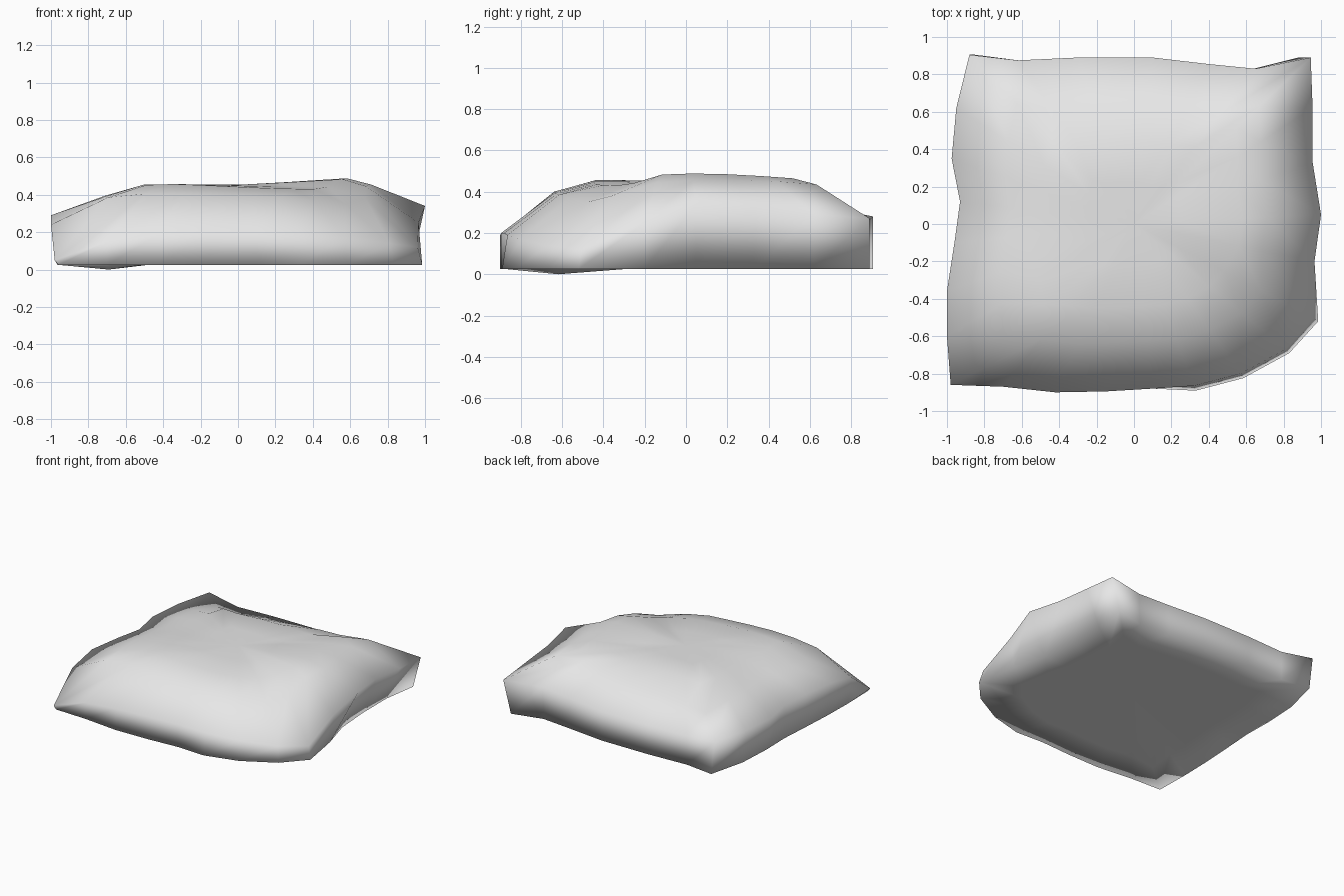
import bpy, bmesh

cube = bpy.data.objects.get("Cube")
if cube:
    bpy.data.objects.remove(cube, do_unlink=True)

# Soft grey fabric
fabric = bpy.data.materials.new("soft_grey_fabric")
fabric.use_nodes = True
colour = (0.8, 0.8, 0.8, 1.0)
fabric.diffuse_color = colour
fabric.node_tree.nodes["Principled BSDF"].inputs["Base Color"].default_value = colour

# Widest seam, counter-clockwise from the front corner on the -x side:
# x, y, seam height, shoulder height, crown height
PROFILE = [
    (-0.98, -0.86, 0.05, 0.385, 0.452), (-0.70, -0.87, 0.15, 0.405, 0.457),
    (-0.42, -0.90, 0.19, 0.400, 0.452), (-0.15, -0.895, 0.20, 0.395, 0.446),
    (0.10, -0.88, 0.20, 0.390, 0.440), (0.32, -0.865, 0.19, 0.385, 0.435),
    (0.57, -0.80, 0.17, 0.370, 0.432), (0.81, -0.67, 0.14, 0.350, 0.430),
    (0.96, -0.505, 0.12, 0.380, 0.442), (0.965, -0.20, 0.25, 0.445, 0.483),
    (1.00, 0.05, 0.34, 0.455, 0.488), (0.955, 0.33, 0.32, 0.455, 0.485),
    (0.955, 0.62, 0.29, 0.450, 0.476), (0.945, 0.89, 0.27, 0.435, 0.465),
    (0.65, 0.83, 0.27, 0.430, 0.465), (0.40, 0.855, 0.26, 0.415, 0.460),
    (0.10, 0.89, 0.25, 0.385, 0.455), (-0.30, 0.89, 0.25, 0.365, 0.452),
    (-0.62, 0.875, 0.25, 0.345, 0.448), (-0.88, 0.905, 0.28, 0.335, 0.445),
    (-0.95, 0.62, 0.28, 0.375, 0.450), (-0.975, 0.35, 0.28, 0.385, 0.450),
    (-0.93, 0.12, 0.28, 0.395, 0.450), (-0.96, -0.10, 0.29, 0.398, 0.450),
    (-1.00, -0.36, 0.29, 0.395, 0.453), (-1.00, -0.60, 0.24, 0.390, 0.455),
]
# Bottom edge x at each seam point: tucked under on the +x side
BASE_X = [-0.96, -0.70, -0.42, -0.15, 0.10, 0.33, 0.585, 0.83, 0.985, 0.93,
          0.86, 0.84, 0.84, 0.88, 0.64, 0.40, 0.10, -0.30, -0.62, -0.85,
          -0.92, -0.935, -0.93, -0.945, -0.96, -0.965]
BASE, CENTRE = 0.025, 0.453


def bottom(scale, sag=0.0):
    # Ring on the floor plane; the first corner may sag
    return [(x * scale, p[1] * scale * (1.03 if 5 <= i <= 8 else 1.0),
             BASE - (sag if i == 0 else 0.0))
            for i, (x, p) in enumerate(zip(BASE_X, PROFILE))]


def crown_scale(i):
    # The crown reaches further out on the +x side
    return 0.58 if 9 <= i <= 13 else 0.50


# Rings from underside to crown
rings_xyz = [
    bottom(0.50),
    bottom(0.72, BASE),
    bottom(1.0),
    [p[:3] for p in PROFILE],
    [(p[0] * 0.71, p[1] * 0.71, p[3]) for p in PROFILE],
    [(p[0] * crown_scale(i), p[1] * crown_scale(i), p[4]) for i, p in enumerate(PROFILE)],
    [(p[0] * 0.25, p[1] * 0.25, 0.4 * p[4] + 0.6 * CENTRE) for p in PROFILE],
]

bm = bmesh.new()
rings = [[bm.verts.new(co) for co in ring] for ring in rings_xyz]

# Skin neighbouring rings, then close underside and crown with fans
n = len(PROFILE)
for low, high in zip(rings, rings[1:]):
    for i in range(n):
        j = (i + 1) % n
        bm.faces.new((low[i], low[j], high[j], high[i]))
for ring, z in ((rings[0], BASE), (rings[-1], CENTRE)):
    centre = bm.verts.new((0, 0, z))
    for i in range(n):
        bm.faces.new((ring[i], ring[(i + 1) % n], centre))
bmesh.ops.recalc_face_normals(bm, faces=bm.faces[:])
for face in bm.faces:
    face.smooth = True

mesh = bpy.data.meshes.new("cushion")
bm.to_mesh(mesh)
bm.free()
mesh.materials.append(fabric)
cushion = bpy.data.objects.new("cushion", mesh)
bpy.context.collection.objects.link(cushion)
